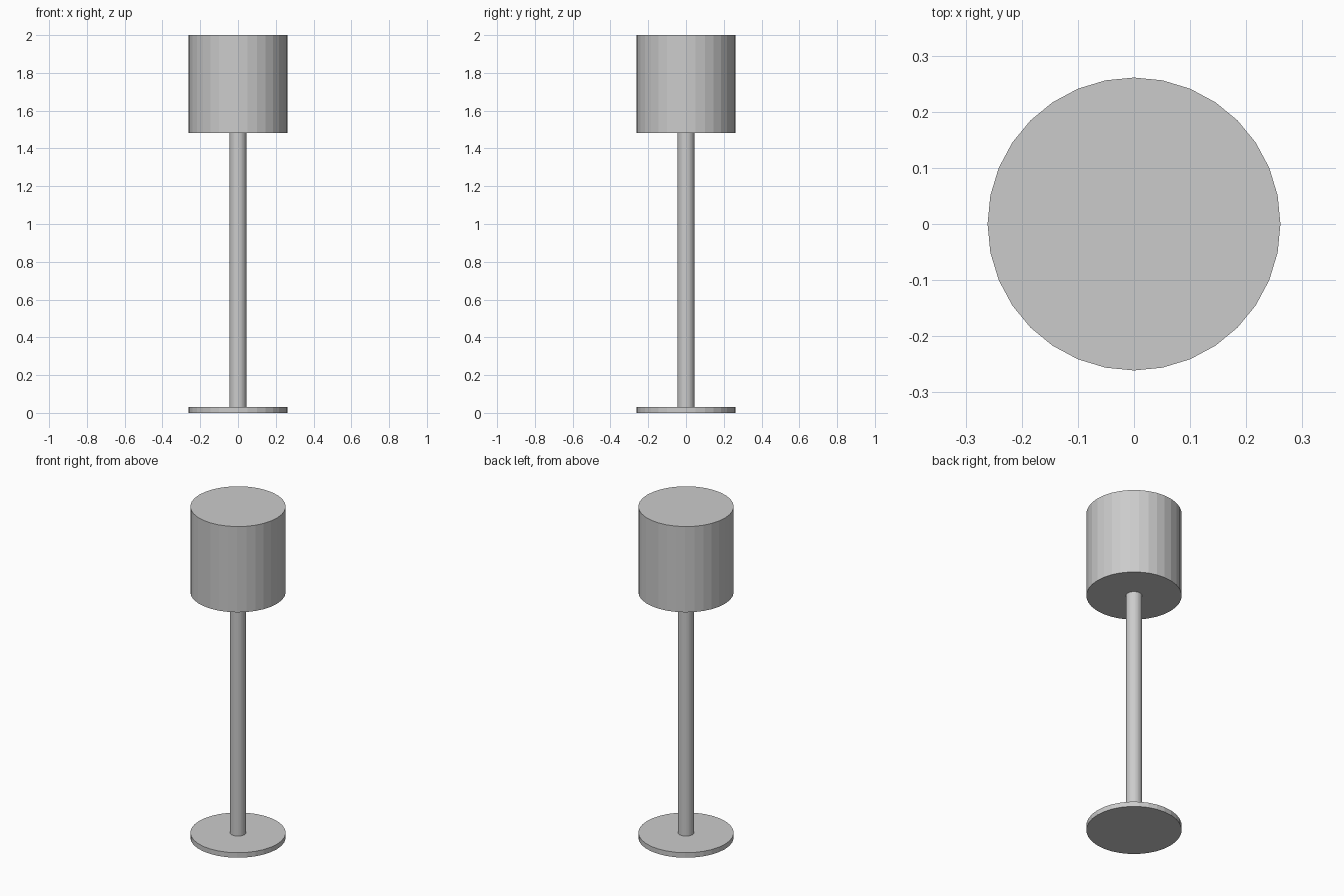
import bpy

if "Cube" in bpy.data.objects:
    bpy.data.objects.remove(bpy.data.objects["Cube"])

SIDES = 32


def cylinder(name, radius, z0, z1):
    """Upright flat-shaded cylinder spanning z0 to z1."""
    bpy.ops.mesh.primitive_cylinder_add(
        vertices=SIDES, radius=radius, depth=z1 - z0,
        location=(0, 0, (z0 + z1) / 2))
    bpy.context.object.name = name


# Thin round foot
cylinder("base", 0.261, 0.0, 0.03)
# Slim upright between foot and shade
cylinder("pole", 0.045, 0.03, 1.482)
# Closed drum shade
cylinder("lamp_shade", 0.261, 1.482, 2.0)
